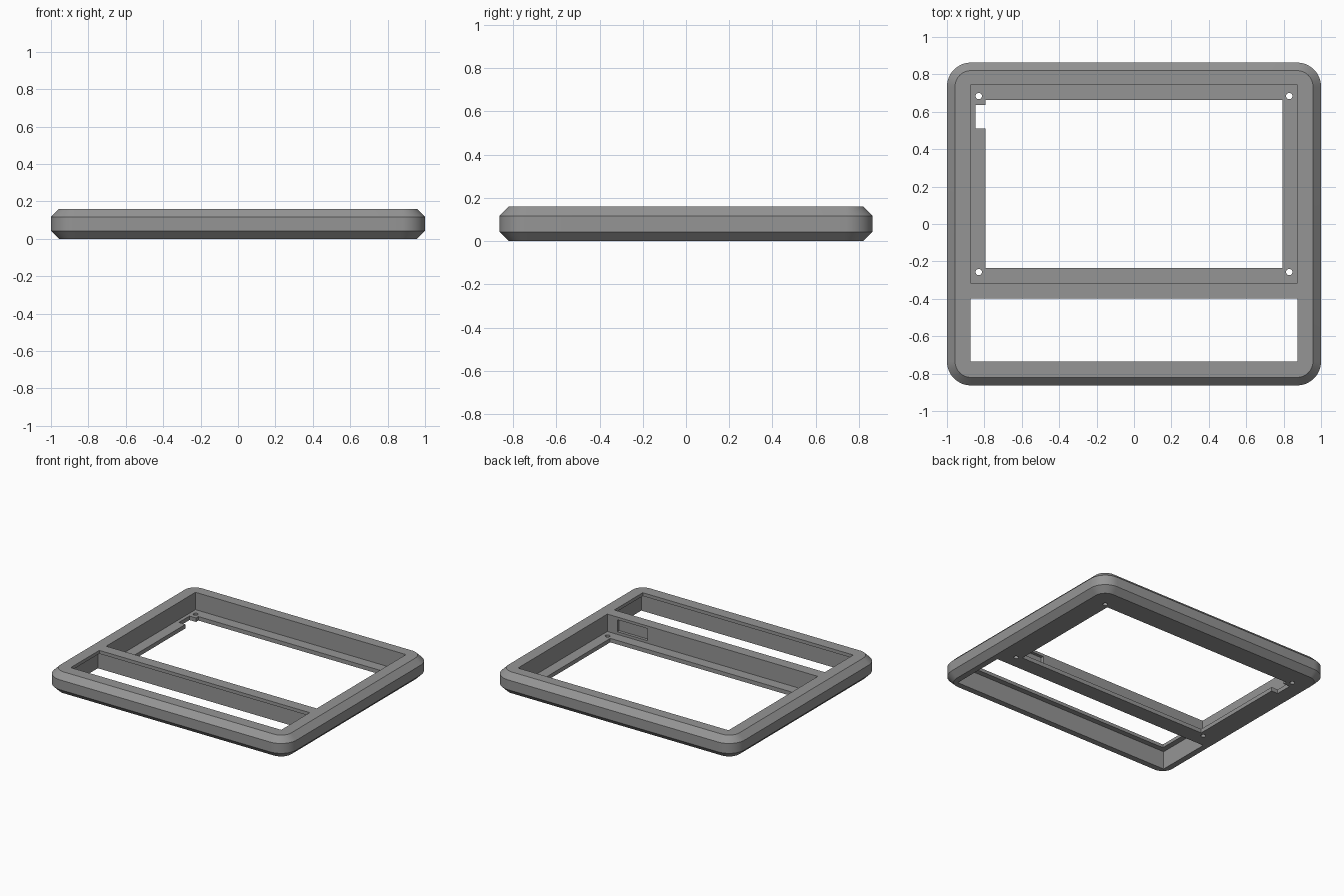
import bpy, bmesh, math

if "Cube" in bpy.data.objects:
    bpy.data.objects.remove(bpy.data.objects["Cube"])

grey = bpy.data.materials.new("neutral_grey")
grey.diffuse_color = (0.30, 0.30, 0.30, 1)
grey.use_nodes = True
grey.node_tree.nodes["Principled BSDF"].inputs["Base Color"].default_value = grey.diffuse_color


def rounded_ring(bm, hx, hy, r, z, steps=12):
    """Ring of vertices around a rounded rectangle."""
    ring = []
    for q, (sx, sy) in enumerate([(1, 1), (-1, 1), (-1, -1), (1, -1)]):
        for i in range(steps + 1):
            a = math.radians(90 * (q + i / steps))
            ring.append(bm.verts.new((sx * (hx - r) + r * math.cos(a),
                                      sy * (hy - r) + r * math.sin(a), z)))
    return ring


def finish(bm, name):
    bmesh.ops.recalc_face_normals(bm, faces=bm.faces)
    mesh = bpy.data.meshes.new(name)
    bm.to_mesh(mesh)
    bm.free()
    obj = bpy.data.objects.new(name, mesh)
    bpy.context.collection.objects.link(obj)
    obj.data.materials.append(grey)
    return obj


def cut(target, cutter):
    """Subtract the cutter, apply the result and remove the cutter."""
    cutter.hide_render = True
    bpy.context.view_layer.objects.active = target
    mod = target.modifiers.new("cut", 'BOOLEAN')
    mod.operation = 'DIFFERENCE'
    mod.solver = 'EXACT'
    mod.object = cutter
    bpy.ops.object.modifier_apply(modifier=mod.name)
    bpy.data.objects.remove(cutter)


def cut_box(target, x0, x1, y0, y1, z0, z1):
    bm = bmesh.new()
    bmesh.ops.create_cube(bm, size=1)
    for v in bm.verts:
        v.co = ((x0 + x1) / 2 + v.co.x * (x1 - x0),
                (y0 + y1) / 2 + v.co.y * (y1 - y0),
                (z0 + z1) / 2 + v.co.z * (z1 - z0))
    cut(target, finish(bm, "box_cutter"))


# Outer body: rounded slab, chamfered at top and bottom
H, C, R = 0.16, 0.043, 0.128
bm = bmesh.new()
rings = [rounded_ring(bm, 1 - o, 0.863 - o, R - o, z)
         for o, z in [(C, 0), (0, C), (0, H - C), (C, H)]]
for a, b in zip(rings, rings[1:]):
    for i in range(len(a)):
        j = (i + 1) % len(a)
        bm.faces.new((a[i], a[j], b[j], b[i]))
bm.faces.new(rings[0])
bm.faces.new(rings[-1])
frame = finish(bm, "frame")

# Large pocket with a thin ledge around its opening
cut_box(frame, -0.873, 0.873, -0.315, 0.743, 0.03, 0.3)
cut_box(frame, -0.793, 0.793, -0.235, 0.663, -0.1, 0.1)
# Notch in the left ledge
cut_box(frame, -0.847, -0.75, 0.51, 0.635, -0.1, 0.1)
# Lower window, undercut from below so that a lip stays at the top
cut_box(frame, -0.873, 0.873, -0.735, -0.397, -0.1, 0.3)
cut_box(frame, -0.913, 0.913, -0.775, -0.357, -0.1, 0.135)
# Shallow recess in the back of the crossbar
cut_box(frame, 0.54, 0.79, -0.337, -0.30, 0.05, 0.14)

# Screw holes in the ledge corners
for x in (-0.83, 0.83):
    for y in (-0.257, 0.684):
        bm = bmesh.new()
        bmesh.ops.create_cone(bm, cap_ends=True, segments=20,
                              radius1=0.017, radius2=0.017, depth=0.1)
        bmesh.ops.translate(bm, vec=(x, y, 0.02), verts=bm.verts)
        cut(frame, finish(bm, "hole_cutter"))

# Smooth rounded corners, sharp chamfer edges
bpy.ops.object.select_all(action='DESELECT')
frame.select_set(True)
bpy.context.view_layer.objects.active = frame
bpy.ops.object.shade_smooth_by_angle(angle=math.radians(25))
